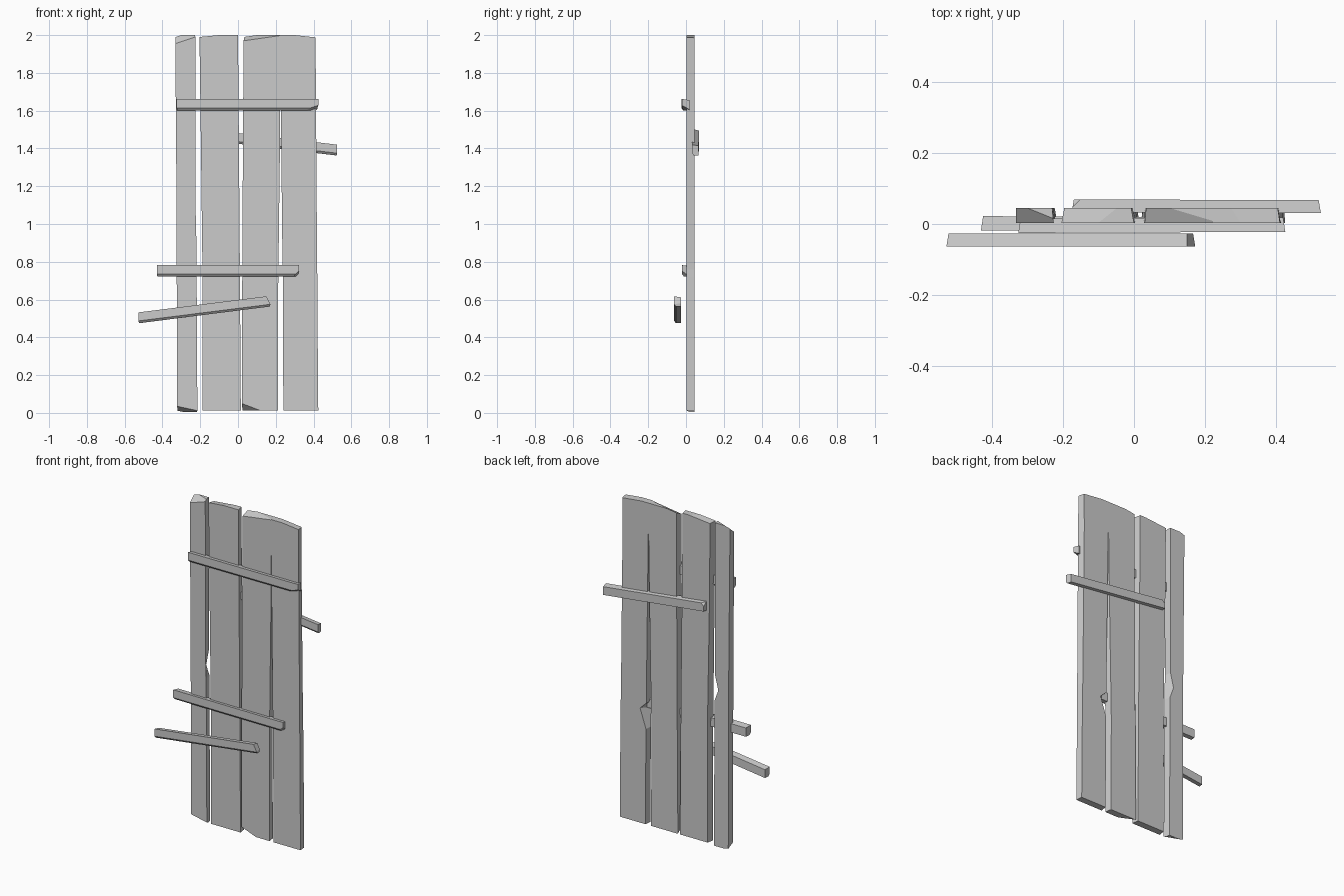
import bpy, bmesh
from mathutils import Vector


def finish(bm, name, cuts):
    # chip the body with planes given by three points; the body's middle stays
    mid = sum((v.co for v in bm.verts), Vector()) / len(bm.verts)
    for a, b, c in cuts:
        a, b, c = Vector(a), Vector(b), Vector(c)
        n = (b - a).cross(c - a).normalized()
        if (mid - a).dot(n) > 0:
            n = -n
        r = bmesh.ops.bisect_plane(bm, geom=bm.verts[:] + bm.edges[:] + bm.faces[:],
                                   plane_co=a, plane_no=n, clear_outer=True)
        edges = [e for e in r['geom_cut'] if isinstance(e, bmesh.types.BMEdge)]
        if edges:
            bmesh.ops.holes_fill(bm, edges=edges)
    bmesh.ops.recalc_face_normals(bm, faces=bm.faces[:])
    me = bpy.data.meshes.new(name)
    bm.to_mesh(me)
    bm.free()
    bpy.context.collection.objects.link(bpy.data.objects.new(name, me))


def loft(rings):
    bm = bmesh.new()
    rows = [[bm.verts.new(p) for p in ring] for ring in rings]
    for lo, hi in zip(rows, rows[1:]):
        for i in range(len(lo)):
            j = (i + 1) % len(lo)
            bm.faces.new((lo[i], lo[j], hi[j], hi[i]))
    bm.faces.new(rows[0][::-1])
    bm.faces.new(rows[-1])
    return bm


def plank(name, rows, cuts):
    # rows: z, left, right, back inset left, back inset right
    finish(loft([[(l, 0.003, z), (r, 0.003, z), (r - ir, 0.045, z), (l + il, 0.045, z)]
                 for z, l, r, il, ir in rows]), name, cuts)


def batten(name, x0, z0, x1, z1, h, y0, y1, dy=0.0, cuts=()):
    # z0, z1: upper edge at each end; lower front edge is shaved
    rings = []
    for x, z, d, s in ((x0, z0, 0, 1), (x1, z1, dy, -1)):
        rings.append([(x, y0 + d, z), (x, y0 + d, z - h + 0.012),
                      (x + s * 0.003, y0 + d + 0.01, z - h),
                      (x + s * 0.006, y1 + d, z - h), (x + s * 0.006, y1 + d, z - 0.006)])
    finish(loft(rings), name, cuts)


# Upright planks, with small notches in the rear edges
plank("plank_narrow",
      [(0.005, -0.322, -0.215, 0.002, 0.008), (0.90, -0.325, -0.22, 0.002, 0.006),
       (0.97, -0.325, -0.222, 0.002, 0.03), (1.06, -0.325, -0.224, 0.002, 0.006),
       (2.0, -0.332, -0.226, 0.0, 0.004)],
      [((-0.332, 0.003, 1.955), (-0.226, 0.003, 1.99), (-0.30, 0.045, 2.0)),
       ((-0.322, 0.003, 0.035), (-0.215, 0.003, 0.012), (-0.29, 0.045, 0.005))])
plank("plank_mid_left",
      [(0.012, -0.187, 0.015, 0.008, 0.006), (0.75, -0.188, 0.01, 0.01, 0.006),
       (1.4, -0.196, 0.005, 0.006, 0.008), (2.0, -0.204, 0.0, 0.008, 0.008)],
      [((-0.204, 0.003, 1.99), (-0.1, 0.003, 2.0), (-0.204, 0.045, 1.985))])
plank("plank_mid_right",
      [(0.012, 0.02, 0.213, 0.004, 0.006), (0.6, 0.022, 0.212, 0.006, 0.008),
       (1.4, 0.026, 0.222, 0.006, 0.004), (2.0, 0.03, 0.226, 0.004, 0.0)],
      [((0.03, 0.003, 1.97), (0.226, 0.003, 1.998), (0.03, 0.045, 1.99)),
       ((0.02, 0.003, 0.05), (0.12, 0.003, 0.012), (0.02, 0.045, 0.015))])
plank("plank_right",
      [(0.012, 0.24, 0.425, 0.006, 0.004), (0.60, 0.238, 0.42, 0.004, 0.004),
       (0.72, 0.237, 0.42, 0.045, 0.005), (0.76, 0.236, 0.419, 0.004, 0.006),
       (1.78, 0.225, 0.412, 0.002, 0.01), (2.0, 0.222, 0.41, 0.0, 0.006)],
      [((0.3, 0.003, 2.0), (0.41, 0.003, 1.988), (0.41, 0.045, 1.985))])

# Front battens
batten("upper_batten", -0.325, 1.662, 0.425, 1.662, 0.06, -0.025, 0.015, 0.003,
       [((0.34, -0.025, 1.60), (0.425, -0.025, 1.63), (0.425, 0.015, 1.61))])
batten("lower_batten", -0.43, 0.782, 0.322, 0.782, 0.06, -0.018, 0.022, -0.003,
       [((0.322, -0.02, 0.75), (0.322, 0.022, 0.725), (0.29, -0.02, 0.722))])
batten("loose_batten", -0.527, 0.532, 0.172, 0.62, 0.057, -0.063, -0.026, 0.0,
       [((0.172, -0.063, 0.575), (0.148, -0.063, 0.62), (0.172, -0.03, 0.57))])

# Rear batten
batten("rear_batten", -0.175, 1.502, 0.525, 1.42, 0.057, 0.033, 0.069, -0.002,
       [((-0.175, 0.069, 1.47), (-0.145, 0.069, 1.5), (-0.175, 0.045, 1.5))])
